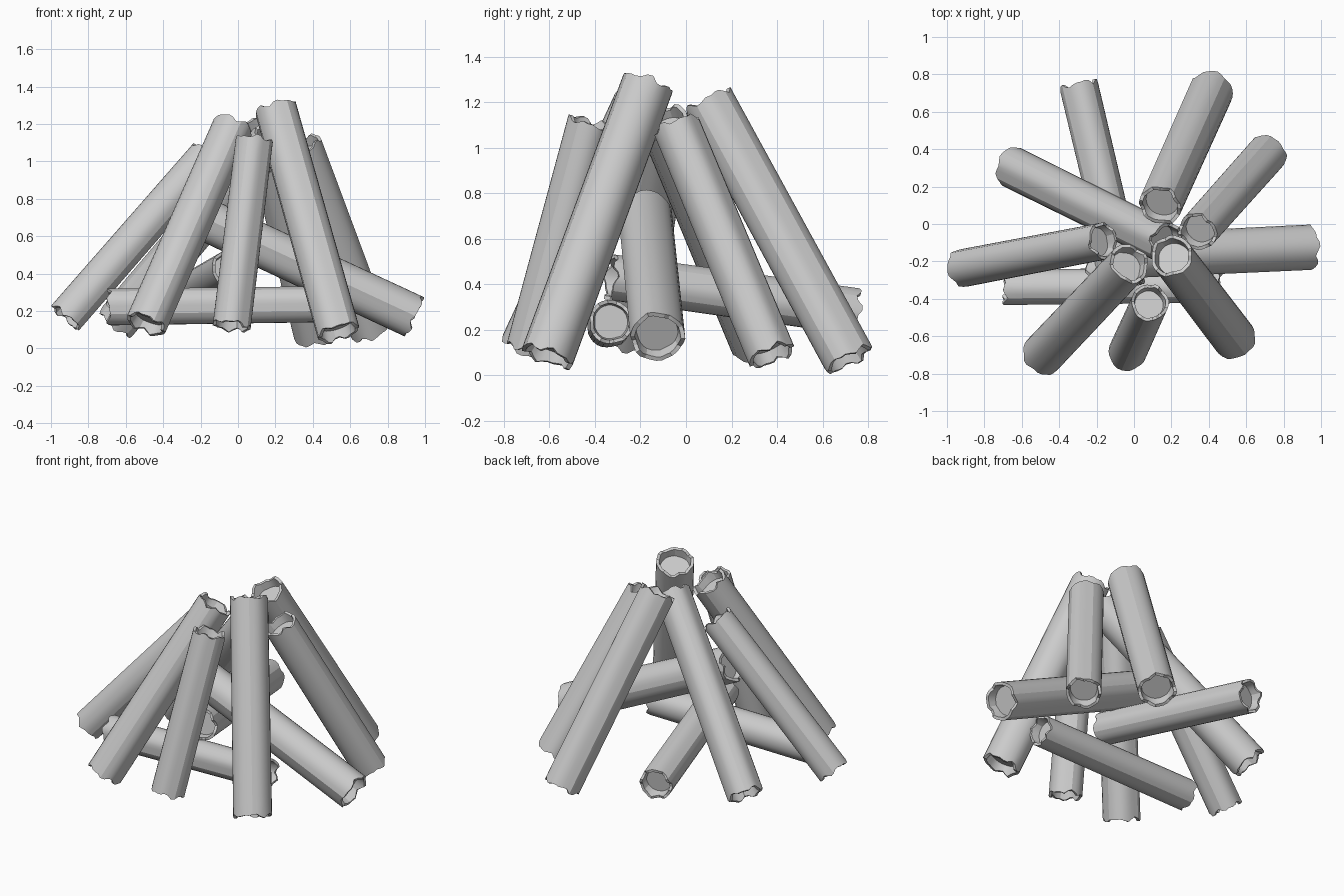
import bpy, bmesh, math, random
from mathutils import Vector

if "Cube" in bpy.data.objects:
    bpy.data.objects.remove(bpy.data.objects["Cube"])

random.seed(4)
SIDES = 28


def bark_radius(i):
    # slightly lumpy bark outline with raised plates and a groove
    a = 2 * math.pi * i / SIDES
    r = 1 + 0.015 * math.sin(3 * a + 0.5) + 0.012 * math.sin(5 * a)
    if i in (3, 4, 5, 17):
        r += 0.035
    if i in (7, 8):
        r -= 0.05
    return r


def make_log(name, foot, top, radius, roll):
    foot, top = Vector(foot), Vector(top)
    length = (top - foot).length
    bm = bmesh.new()

    def jag():
        p, q = random.uniform(0, 6), random.uniform(0, 6)
        return [0.009 * math.sin(5 * k * 2 * math.pi / SIDES + p)
                + 0.007 * math.sin(8 * k * 2 * math.pi / SIDES + q)
                + random.uniform(-0.003, 0.003) for k in range(SIDES)]

    low, high = jag(), jag()
    zero = [0] * SIDES
    cup = 0.05
    # (height, edge jag, radius factor): floor, inner wall, rim, bark, rim, wall, floor
    rings = [(cup, zero, 0.76), (0.0, low, 0.84), (0.0, low, 1.0),
             (0.07, zero, 1.0), (length - 0.07, zero, 0.98),
             (length, high, 0.98), (length, high, 0.82),
             (length - cup, zero, 0.75)]
    loops = []
    for h, jags, f in rings:
        loop = []
        for i in range(SIDES):
            a = 2 * math.pi * i / SIDES + roll
            r = radius * f * bark_radius(i)
            loop.append(bm.verts.new((r * math.cos(a), r * math.sin(a), h + jags[i])))
        loops.append(loop)
    for lo, hi in zip(loops, loops[1:]):
        for i in range(SIDES):
            j = (i + 1) % SIDES
            bm.faces.new((lo[i], lo[j], hi[j], hi[i]))
    bm.faces.new(loops[0][::-1])
    bm.faces.new(loops[-1])
    bmesh.ops.recalc_face_normals(bm, faces=bm.faces)
    me = bpy.data.meshes.new(name)
    bm.to_mesh(me)
    bm.free()
    ob = bpy.data.objects.new(name, me)
    bpy.context.collection.objects.link(ob)
    ob.location = foot
    ob.rotation_mode = 'QUATERNION'
    ob.rotation_quaternion = (top - foot).to_track_quat('Z', 'Y')
    bpy.context.view_layer.objects.active = ob
    ob.select_set(True)
    bpy.ops.object.shade_smooth_by_angle(angle=math.radians(20))
    ob.select_set(False)


# name, foot centre, top centre, radius, roll
logs = [
    # leaning logs of the cone
    ("front_right_log", (0.535, -0.61, 0.085), (0.20, -0.17, 1.28), 0.117, 4.0),
    ("front_left_log", (-0.49, -0.70, 0.13), (-0.025, -0.21, 1.19), 0.112, 2.0),
    ("front_log", (-0.035, -0.685, 0.12), (0.085, -0.42, 1.11), 0.102, 1.0),
    ("left_log", (-0.92, -0.235, 0.165), (-0.165, -0.09, 1.03), 0.101, 3.0),
    ("back_left_log", (-0.65, 0.305, 0.14), (0.17, -0.10, 1.11), 0.112, 0.5),
    ("back_log", (0.415, 0.715, 0.07), (0.14, 0.10, 1.20), 0.115, 5.5),
    ("back_right_log", (0.71, 0.375, 0.09), (0.34, -0.04, 1.09), 0.107, 0.0),
    # low logs inside the cone
    ("right_low_log", (0.94, -0.125, 0.17), (-0.22, -0.18, 0.71), 0.117, 2.5),
    ("cross_low_log", (-0.69, -0.34, 0.22), (0.46, -0.33, 0.235), 0.098, 1.5),
    ("back_low_log", (-0.295, 0.74, 0.28), (-0.04, -0.33, 0.43), 0.103, 5.0),
]
for entry in logs:
    make_log(*entry)
